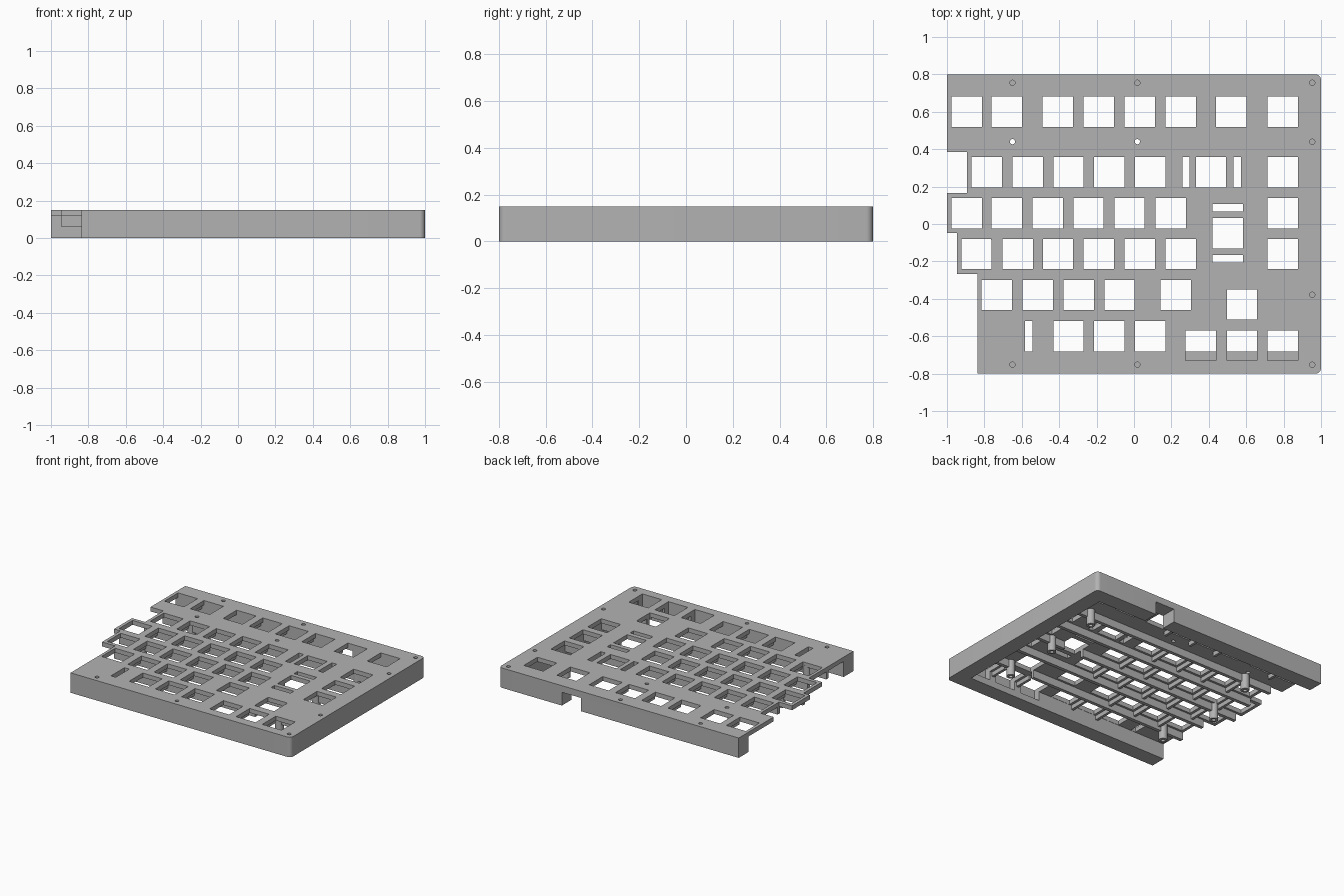
import bpy
import bmesh
from math import sin, cos, pi
from mathutils import Matrix, Vector

old = bpy.data.objects.get("Cube")
if old:
    bpy.data.objects.remove(old, do_unlink=True)

grey = bpy.data.materials.new("matte_grey")
grey.use_nodes = True
grey.diffuse_color = (0.45, 0.45, 0.45, 1)
grey.node_tree.nodes["Principled BSDF"].inputs["Base Color"].default_value = grey.diffuse_color

HEIGHT, PLATE_Z, RIB_Z = 0.15, 0.117, 0.06


def box(bm, x0, x1, y0, y1, z0, z1):
    m = Matrix.Translation(((x0 + x1) / 2, (y0 + y1) / 2, (z0 + z1) / 2))
    m = m @ Matrix.Diagonal((x1 - x0, y1 - y0, z1 - z0, 1))
    bmesh.ops.create_cube(bm, size=1, matrix=m)


def cylinder(bm, x, y, radius, z0, z1):
    bmesh.ops.create_cone(bm, cap_ends=True, segments=24, radius1=radius, radius2=radius,
                          depth=z1 - z0, matrix=Matrix.Translation((x, y, (z0 + z1) / 2)))


def finish(bm, name):
    bmesh.ops.recalc_face_normals(bm, faces=bm.faces)
    mesh = bpy.data.meshes.new(name)
    bm.to_mesh(mesh)
    bm.free()
    mesh.materials.append(grey)
    obj = bpy.data.objects.new(name, mesh)
    bpy.context.collection.objects.link(obj)
    return obj


def cut(obj, cutters):
    for cutter in cutters:
        mod = obj.modifiers.new("cut", 'BOOLEAN')
        mod.operation, mod.solver, mod.object = 'DIFFERENCE', 'EXACT', cutter
        mod.use_self = True
        cutter.hide_render = True
    bpy.context.view_layer.update()
    graph = bpy.context.evaluated_depsgraph_get()
    mesh = bpy.data.meshes.new_from_object(obj.evaluated_get(graph))
    obj.modifiers.clear()
    obj.data = mesh


# Key rows: centre height and key centres
rows = [
    (0.60, [-0.895, -0.68, -0.407, -0.189, 0.03, 0.25, 0.52, 0.795]),
    (0.277, [-0.788, -0.568, -0.35, -0.132, 0.087, 0.412, 0.795]),
    (0.057, [-0.895, -0.68, -0.461, -0.243, -0.024, 0.196, 0.795]),
    (-0.16, [-0.842, -0.622, -0.406, -0.189, 0.03, 0.25, 0.795]),
    (-0.38, [-0.734, -0.515, -0.296, -0.077, 0.223]),
    (-0.60, [-0.35, -0.132, 0.087]),
    (-0.65, [0.357, 0.577, 0.795]),
    (-0.05, [0.502]),
    (-0.43, [0.577]),
]

# Case body: stepped outline with two rounded right corners
outline = [(-1, 0.8), (-1, 0.385), (-0.892, 0.385), (-0.892, 0.166), (-1, 0.166),
           (-1, -0.048), (-0.947, -0.048), (-0.947, -0.268), (-0.837, -0.268), (-0.837, -0.8)]
R = 0.03
for cy, start in ((-0.8 + R, -pi / 2), (0.8 - R, 0)):
    for i in range(9):
        a = start + i * pi / 16
        outline.append((1 - R + R * cos(a), cy + R * sin(a)))
bm = bmesh.new()
face = bm.faces.new([bm.verts.new((x, y, 0)) for x, y in outline])
top = bmesh.ops.extrude_face_region(bm, geom=[face])["geom"]
bmesh.ops.translate(bm, vec=Vector((0, 0, HEIGHT)),
                    verts=[v for v in top if isinstance(v, bmesh.types.BMVert)])
case = finish(bm, "case_body")

# Underside cavity, open at the left
bm = bmesh.new()
box(bm, -2, 0.882, -0.683, 0.683, -0.5, PLATE_Z)
cavity = finish(bm, "cavity_cutter")

# Cable notch in the back wall
bm = bmesh.new()
box(bm, 0.315, 0.475, 0.66, 0.9, -0.1, 0.1)
notch = finish(bm, "notch_cutter")

# Key openings, stabiliser slots and screw holes
bm = bmesh.new()
K = 0.081
Z0, Z1 = 0.05, 0.2
for y, xs in rows:
    for x in xs:
        box(bm, x - K, x + K, y - K, y + K, Z0, Z1)
for x, y in ((0.278, 0.277), (0.553, 0.277), (-0.563, -0.6)):
    box(bm, x - 0.02, x + 0.02, y - K, y + K, Z0, Z1)
for y in (0.086, -0.187):
    box(bm, 0.502 - K, 0.502 + K, y - 0.02, y + 0.02, Z0, Z1)
for y in (0.755, 0.44, -0.752):
    for x in (-0.65, 0.018, 0.953):
        cylinder(bm, x, y, 0.014, Z0, Z1)
cylinder(bm, 0.953, -0.378, 0.014, Z0, Z1)
openings = finish(bm, "opening_cutter")
cut(case, [cavity, notch, openings])

# Long stiffening ribs between rows, short ones between neighbouring keys
bm = bmesh.new()
for y, x in ((0.385, -0.89), (0.166, -0.89), (-0.053, -0.946), (-0.268, -0.836), (-0.49, -0.836)):
    box(bm, x, 0.89, y - 0.013, y + 0.013, RIB_Z, 0.125)
for y, xs in rows:
    for a, b in zip(xs, xs[1:]):
        if b - a < 0.23:
            m = (a + b) / 2
            box(bm, m - 0.01, m + 0.01, y - 0.1, y + 0.1, 0.085, 0.126)
ribs = finish(bm, "stiffening_ribs")
cut(ribs, [openings])

# Standoffs with blind screw holes
bm = bmesh.new()
holes = bmesh.new()
for x, y in ((0.72, 0.397), (0.69, -0.053), (0.69, -0.49),
             (-0.66, 0.395), (-0.757, -0.053), (-0.67, -0.49)):
    cylinder(bm, x, y, 0.03, 0, 0.128)
    cylinder(holes, x, y, 0.014, -0.1, 0.08)
standoffs = finish(bm, "standoffs")
hole_cutter = finish(holes, "standoff_hole_cutter")
cut(standoffs, [hole_cutter])

for helper in (cavity, notch, openings, hole_cutter):
    bpy.data.objects.remove(helper, do_unlink=True)

# Smooth only the round parts
bpy.ops.object.select_all(action='DESELECT')
for obj in (case, standoffs):
    obj.select_set(True)
bpy.context.view_layer.objects.active = case
bpy.ops.object.shade_smooth_by_angle(angle=0.5)
